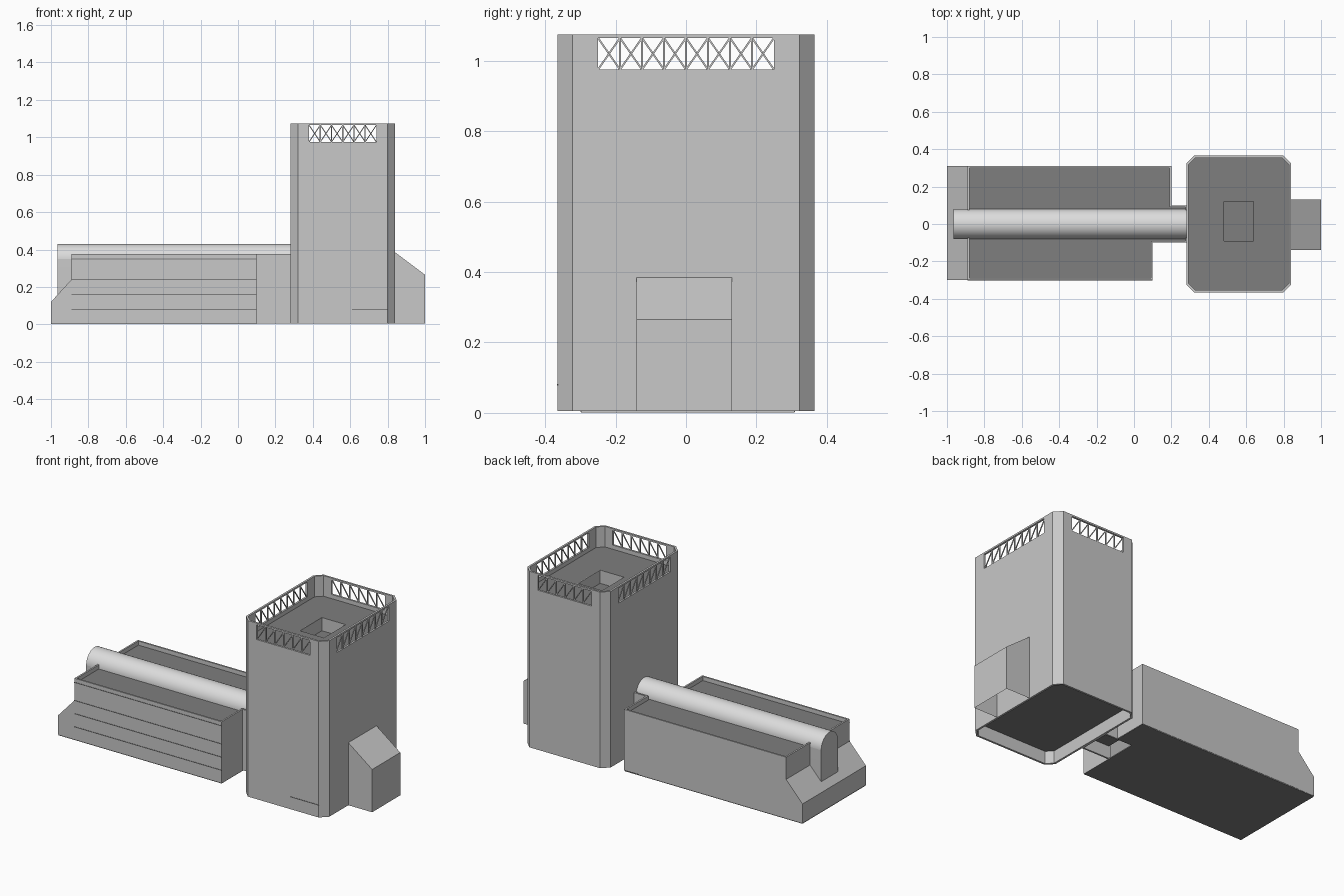
import bpy, bmesh
from math import pi, sin, cos
from mathutils import Vector

cube = bpy.data.objects.get("Cube")
if cube:
    bpy.data.objects.remove(cube, do_unlink=True)


def material(name, v):
    m = bpy.data.materials.new(name)
    m.use_nodes = True
    m.diffuse_color = (v, v, v, 1)
    m.node_tree.nodes["Principled BSDF"].inputs["Base Color"].default_value = (v, v, v, 1)
    return m


WALL = material("wall grey", 0.58)
DARK = material("roof dark grey", 0.21)
LIGHT = material("vault light grey", 0.72)


def finish(name, bm, *mats):
    me = bpy.data.meshes.new(name)
    bm.to_mesh(me)
    bm.free()
    ob = bpy.data.objects.new(name, me)
    bpy.context.collection.objects.link(ob)
    for m in mats:
        me.materials.append(m)
    return ob


def shell(name, outline, z0, z1, thick, closed=True):
    """Upright wall along a counter-clockwise outline, thickened inward."""
    bm = bmesh.new()
    low = [bm.verts.new((x, y, z0)) for x, y in outline]
    high = [bm.verts.new((x, y, z1)) for x, y in outline]
    n = len(outline)
    for i in range(n if closed else n - 1):
        j = (i + 1) % n
        bm.faces.new((low[i], low[j], high[j], high[i]))
    ob = finish(name, bm, WALL)
    mod = ob.modifiers.new("thickness", 'SOLIDIFY')
    mod.thickness, mod.offset, mod.use_even_offset = thick, -1, True
    return ob


def slab(name, outline, z, mat, hole=None, up=True):
    """Flat deck, with an optional opening."""
    bm = bmesh.new()
    for loop in (outline, hole or []):
        vs = [bm.verts.new((x, y, z)) for x, y in loop]
        for i in range(len(vs)):
            bm.edges.new((vs[i - 1], vs[i]))
    bmesh.ops.triangle_fill(bm, edges=bm.edges[:], use_beauty=True)
    for f in bm.faces:
        f.normal_update()
        if (f.normal.z > 0) != up:
            f.normal_flip()
    return finish(name, bm, mat)


def prism(name, profile, offset, mats):
    """Solid swept from a 3D profile along an offset."""
    bm = bmesh.new()
    f = bm.faces.new([bm.verts.new(p) for p in profile])
    ext = bmesh.ops.extrude_face_region(bm, geom=[f])
    bmesh.ops.translate(bm, vec=offset,
                        verts=[g for g in ext["geom"] if isinstance(g, bmesh.types.BMVert)])
    bmesh.ops.recalc_face_normals(bm, faces=bm.faces[:])
    return finish(name, bm, *mats)


def rect(x0, x1, y0, y1):
    return [(x0, y0), (x1, y0), (x1, y1), (x0, y1)]


def box(name, x0, x1, y0, y1, z0, z1, mat):
    return prism(name, [(x, y, z0) for x, y in rect(x0, x1, y0, y1)], (0, 0, z1 - z0), [mat])


def add_bar(bm, p, q, w):
    p, q = Vector(p), Vector(q)
    geo = bmesh.ops.create_cube(bm, size=1)["verts"]
    rot = (q - p).to_track_quat('Z', 'Y')
    for v in geo:
        v.co = (p + q) / 2 + rot @ Vector((v.co.x * w, v.co.y * w, v.co.z * (q - p).length))


# Tower body with chamfered corners
CX, HX, HY, CH = 0.56, 0.28, 0.365, 0.042
octagon = []
for sx, sy in ((1, -1), (1, 1), (-1, 1), (-1, -1)):
    pair = [(CX + sx * (HX - CH), sy * HY), (CX + sx * HX, sy * (HY - CH))]
    octagon += pair if sx * sy < 0 else pair[::-1]
SILL, HEAD, TOP, T = 0.975, 1.065, 1.075, 0.012
shell("tower_wall", octagon, 0.005, SILL, T)
shell("tower_rim", octagon, HEAD, TOP, T)

# Parapet corners between the truss openings
WX, WY = 0.18, 0.25
for name, sx, sy in (("front_left", 1, -1), ("back_left", 1, 1),
                     ("back_right", -1, 1), ("front_right", -1, -1)):
    path = [(CX + sx * WX, sy * HY), (CX + sx * (HX - CH), sy * HY),
            (CX + sx * HX, sy * (HY - CH)), (CX + sx * HX, sy * WY)]
    shell(name + "_parapet", path if sx * sy < 0 else path[::-1], SILL, HEAD, T, False)

# Open trusses, one per side
for name, u, half, out, bays in (("front", (1, 0), WX, HY, 6), ("left", (0, 1), WY, HX, 8),
                                 ("back", (-1, 0), WX, HY, 6), ("right", (0, -1), WY, HX, 8)):
    bm = bmesh.new()
    d = out - T / 2

    def at(s, z):
        return (CX + u[0] * s + u[1] * d, u[1] * s - u[0] * d, z)
    step = 2 * half / bays
    for i in range(bays):
        s = -half + i * step
        if i:
            add_bar(bm, at(s, SILL), at(s, HEAD), 0.006)
        add_bar(bm, at(s, SILL), at(s + step, HEAD), 0.005)
    finish(name + "_truss", bm, WALL)

# Tower roof with a sunken hatch, and the raised floor below
hatch = rect(0.48, 0.64, -0.09, 0.12)
inner = [(CX + (x - CX) * 0.98, y * 0.98) for x, y in octagon]
slab("tower_roof", inner, 0.95, DARK, hatch)
shell("hatch_wall", hatch[::-1], 0.87, 0.95, 0.004)
slab("hatch_floor", hatch, 0.87, DARK)
slab("tower_floor", inner, 0.08, DARK, up=False)

# Side annex with a sloping roof, open underneath
bm = bmesh.new()
prof = [(0.83, 0.005), (1.0, 0.005), (1.0, 0.265), (0.84, 0.385), (0.83, 0.385)]
sides = [[bm.verts.new((x, y, z)) for x, z in prof] for y in (-0.14, 0.13)]
for side in sides:
    bm.faces.new(side)
for i in range(1, 4):
    bm.faces.new((sides[0][i], sides[0][i + 1], sides[1][i + 1], sides[1][i]))
bmesh.ops.recalc_face_normals(bm, faces=bm.faces[:])
finish("annex", bm, WALL)

# Long wing with parapet walls and a link to the tower
L, F, B = -0.89, -0.3, 0.31
wing = [(L, F), (0.1, F), (0.1, -0.1), (0.285, -0.1), (0.285, 0.1), (0.2, 0.1), (0.2, B), (L, B)]
shell("wing_wall", wing, 0.005, 0.375, 0.01)
slab("wing_roof", wing, 0.35, DARK)
slab("link_floor", rect(0.1, 0.3, -0.1, 0.1), 0.08, DARK, up=False)
slab("wing_floor", [(-1, F), (0.1, F), (0.1, 0.1), (0.2, 0.1), (0.2, B), (-1, B)],
     0, DARK, up=False)
box("wing_plinth", -0.995, 0.1, F + 0.002, B - 0.002, 0.001, 0.006, WALL)

# Sloping end of the wing
prism("wing_end", [(-1, F, 0.003), (L, F, 0.003), (L, F, 0.24), (-1, F, 0.12)],
      (0, B - F, 0), [WALL])

# Thin floor lines on the front walls
for i, z in enumerate((0.08, 0.16, 0.24, 0.35)):
    box(f"floor_line_{i + 1}", L, 0.1, F - 0.002, F + 0.004, z - 0.002, z + 0.002, DARK)
box("tower_floor_line", 0.61, 0.8, -HY - 0.002, -HY + 0.004, 0.078, 0.082, DARK)

# Barrel vault running along the wing into the tower
R, SPRING, X0 = 0.08, 0.35, -0.965
arch = [(X0, -R, 0.14)] + [(X0, -R * cos(pi * i / 24), SPRING + R * sin(pi * i / 24))
                           for i in range(25)] + [(X0, R, 0.14)]
vault = prism("barrel_vault", arch, (0.285 - X0, 0, 0), [WALL, LIGHT])
for p in vault.data.polygons:
    p.material_index = 1 if p.center.z > SPRING and abs(p.normal.x) < 0.5 else 0
bpy.ops.object.select_all(action='DESELECT')
vault.select_set(True)
bpy.context.view_layer.objects.active = vault
bpy.ops.object.shade_smooth_by_angle(angle=0.6)
